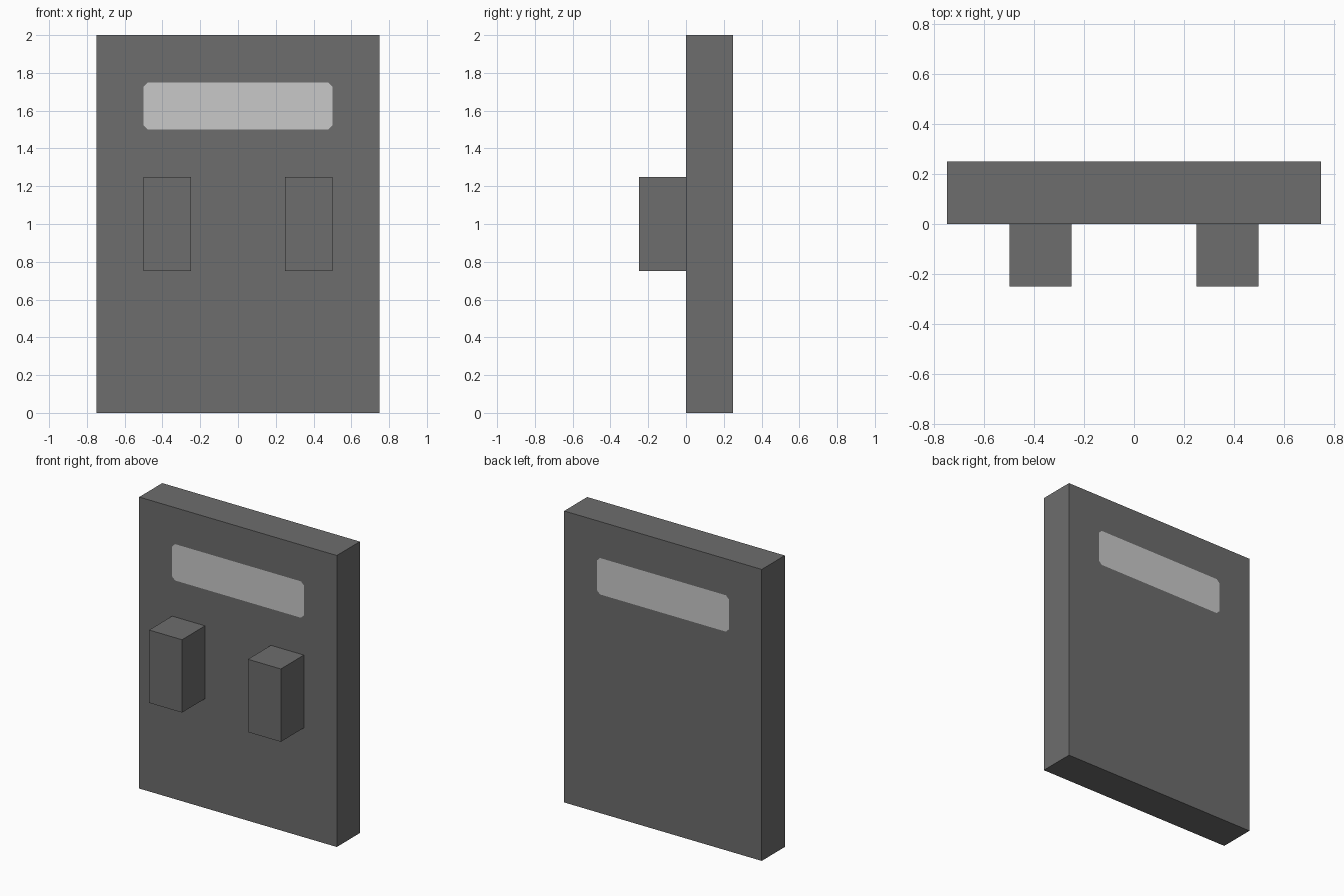
import bpy, bmesh

if "Cube" in bpy.data.objects:
    bpy.data.objects.remove(bpy.data.objects["Cube"])


def material(name, value):
    m = bpy.data.materials.new(name)
    m.diffuse_color = (value, value, value, 1)
    m.use_nodes = True
    m.node_tree.nodes["Principled BSDF"].inputs["Base Color"].default_value = m.diffuse_color
    return m


DARK = material("dark grey", 0.153)
LIGHT = material("light grey window", 0.584)


def finish(name, bm, mats):
    bmesh.ops.recalc_face_normals(bm, faces=bm.faces[:])
    mesh = bpy.data.meshes.new(name)
    bm.to_mesh(mesh)
    bm.free()
    for m in mats:
        mesh.materials.append(m)
    ob = bpy.data.objects.new(name, mesh)
    bpy.context.collection.objects.link(ob)
    return ob


# Shield slab, with a flush window cut into its front and back faces
W, H, T = 0.75, 2.0, 0.25
WX, Z0, Z1, C = 0.5, 1.5, 1.75, 0.022
outline = [(-W, 0), (W, 0), (W, H), (-W, H)]
window = [(-WX + C, Z0), (WX - C, Z0), (WX, Z0 + C), (WX, Z1 - C),
          (WX - C, Z1), (-WX + C, Z1), (-WX, Z1 - C), (-WX, Z0 + C)]
bm = bmesh.new()
rims = []
for y in (0, T):
    outer = [bm.verts.new((x, y, z)) for x, z in outline]
    inner = [bm.verts.new((x, y, z)) for x, z in window]
    rims.append(outer)
    bm.faces.new(inner).material_index = 1
    for i in range(4):
        a, b = inner[2 * i], inner[2 * i + 1]
        bm.faces.new((outer[i], outer[(i + 1) % 4], b, a))
        bm.faces.new((outer[i], a, inner[2 * i - 1]))
for i in range(4):
    j = (i + 1) % 4
    bm.faces.new((rims[0][i], rims[0][j], rims[1][j], rims[1][i]))
finish("shield_slab", bm, [DARK, LIGHT])

# Two blocks on the front
for side, name in ((-1, "left_block"), (1, "right_block")):
    bm = bmesh.new()
    bmesh.ops.create_cube(bm, size=1)
    bmesh.ops.scale(bm, vec=(0.25, 0.25, 0.5), verts=bm.verts)
    bmesh.ops.translate(bm, vec=(side * 0.375, -0.125, 1.0), verts=bm.verts)
    finish(name, bm, [DARK])
